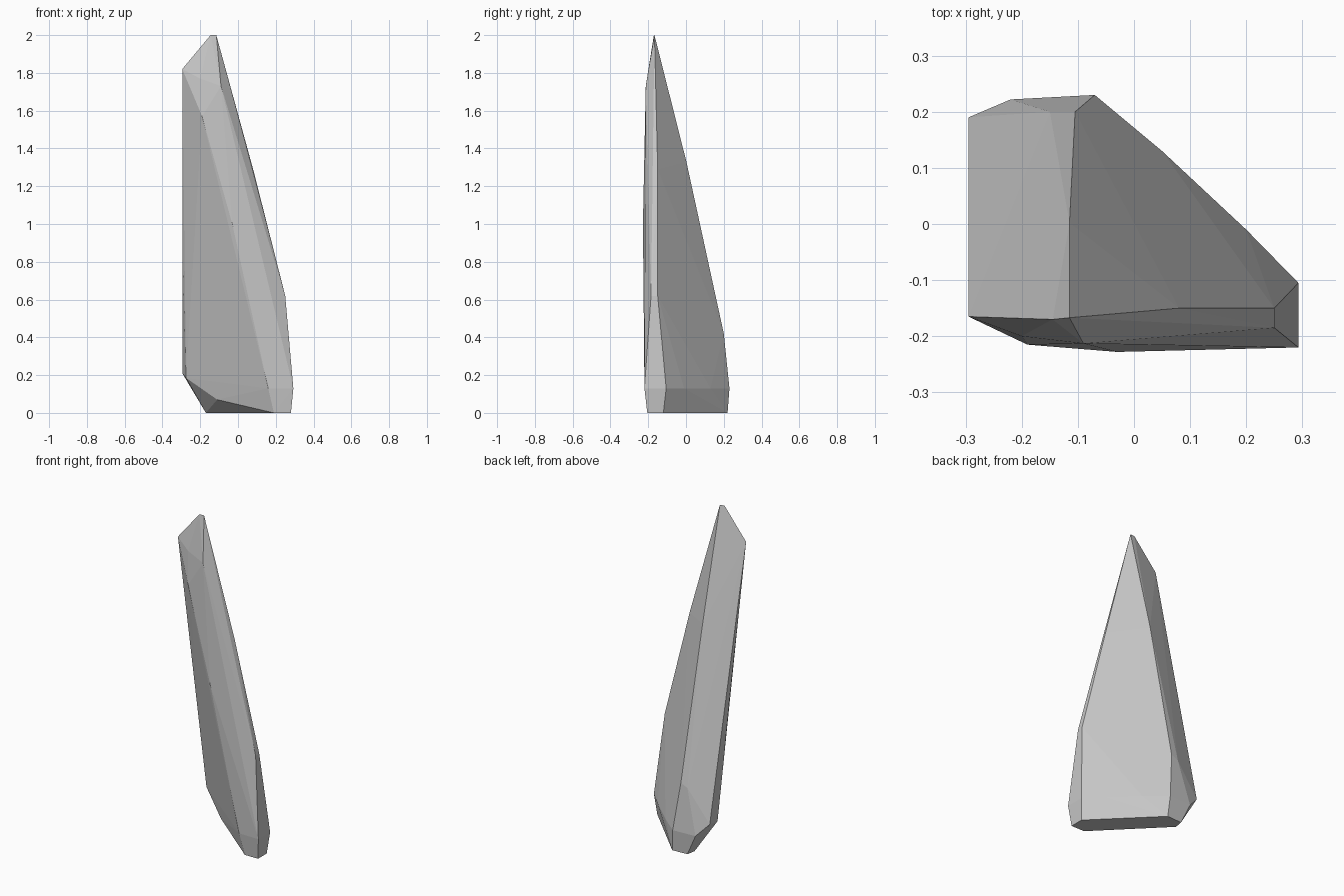
import bpy
import bmesh
import math

# Remove the default cube only
default_cube = bpy.data.objects.get("Cube")
if default_cube:
    bpy.data.objects.remove(default_cube, do_unlink=True)


def make_material(name, value):
    material = bpy.data.materials.new(name)
    material.use_nodes = True
    colour = (value, value, value, 1.0)
    material.diffuse_color = colour
    material.node_tree.nodes["Principled BSDF"].inputs["Base Color"].default_value = colour
    return material


def make_hull(name, corners, material):
    """Wrap the corner points in a chiselled convex shell."""
    mesh = bpy.data.meshes.new(name)
    bm = bmesh.new()
    for corner in corners:
        bm.verts.new(corner)
    hull = bmesh.ops.convex_hull(bm, input=bm.verts)
    unused = {v for v in hull["geom_interior"] + hull["geom_unused"]
              if isinstance(v, bmesh.types.BMVert) and v.is_valid}
    bmesh.ops.delete(bm, geom=list(unused), context="VERTS")
    # Merge almost coplanar triangles into broad facets
    bmesh.ops.dissolve_limit(bm, angle_limit=math.radians(1),
                             verts=bm.verts, edges=bm.edges)
    bmesh.ops.recalc_face_normals(bm, faces=bm.faces)
    bm.to_mesh(mesh)
    bm.free()
    mesh.materials.append(material)
    shard = bpy.data.objects.new(name, mesh)
    bpy.context.collection.objects.link(shard)
    return shard


# Flat foot the shard stands on
foot = [(.28, -.12, 0), (-.06, .22, 0), (-.16, .215, 0),
        (-.17, .16, 0), (.19, -.205, 0), (.28, -.205, 0)]

# Widest belt just above the foot
belt = [(.293, -.105, .13), (.293, -.22, .13), (.16, -.218, .13),
        (-.07, .23, .13), (-.22, .222, .13), (.2, -.01, .13),
        (.05, .13, .13), (-.295, .19, .21), (-.275, .085, .185),
        (-.11, -.01, .07)]

# Shoulders where the broad rear facet begins to lean
shoulder = [(.25, -.15, .62), (.25, -.185, .62),
            (-.105, .2, .42), (-.15, .2, .4)]

# Slight bulges along the long edges
flank = [(-.295, 0, .9), (-.03, -.228, 1), (-.115, .002, 1.33),
         (.08, -.15, 1.29), (.07, -.185, 1.25), (-.19, -.215, 1.57)]

# Chisel-shaped tip
tip = [(-.295, -.165, 1.82), (-.2, -.2, 1.77), (-.09, -.213, 1.73),
       (-.07, -.185, 1.7), (-.145, -.17, 2), (-.115, -.167, 2)]

stone = make_material("grey stone", .57)
make_hull("rock_shard", foot + belt + shoulder + flank + tip, stone)
